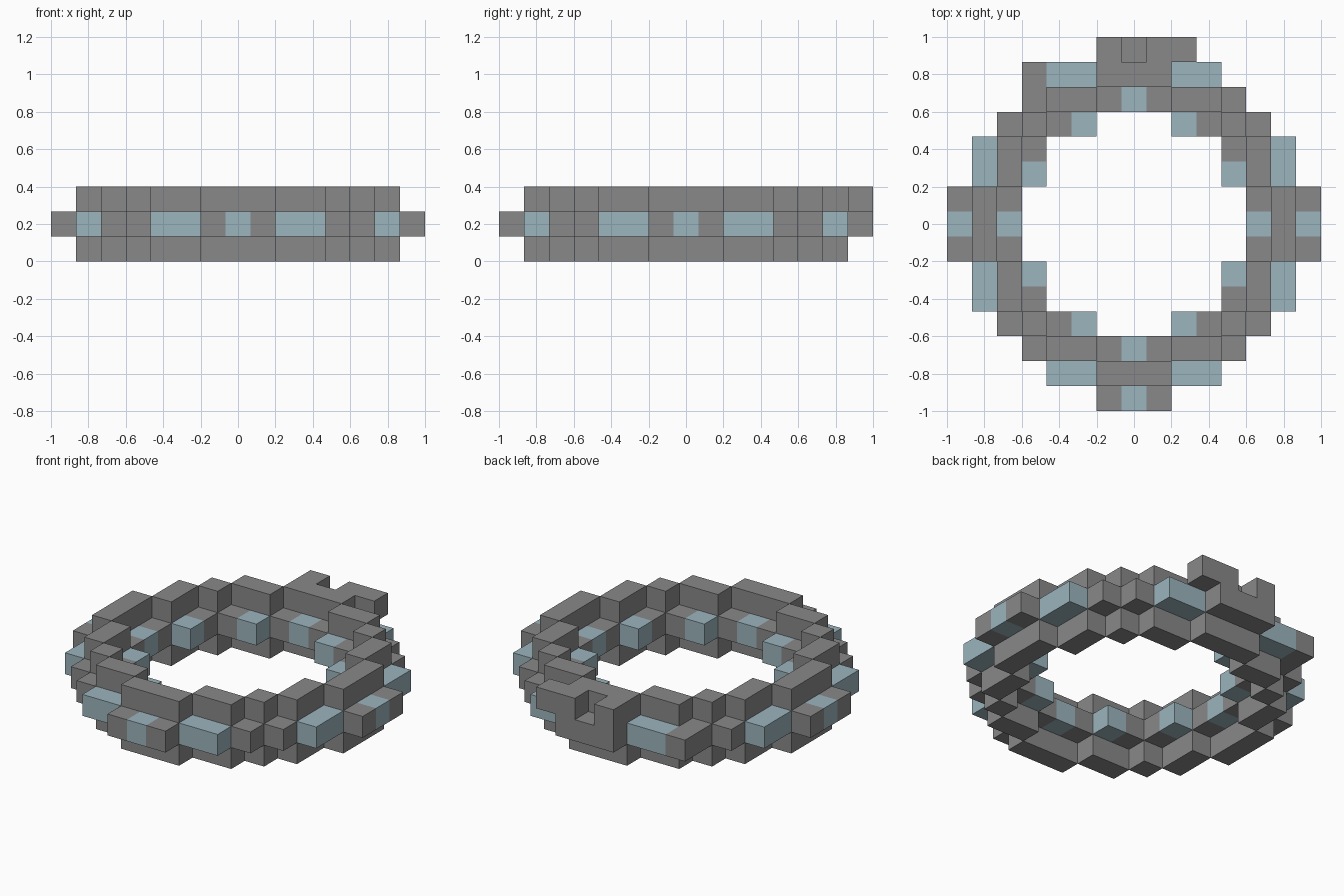
import bpy, bmesh, math
from mathutils import Vector

cube = bpy.data.objects.get("Cube")
if cube:
    bpy.data.objects.remove(cube)

CELL = 2 / 15          # the model is built on a 15 x 15 x 3 block grid
BOTTOM, MIDDLE, TOP = range(3)


def material(name, colour):
    m = bpy.data.materials.new(name)
    m.use_nodes = True
    m.diffuse_color = (*colour, 1)
    bsdf = m.node_tree.nodes["Principled BSDF"]
    bsdf.inputs["Base Color"].default_value = (*colour, 1)
    bsdf.inputs["Roughness"].default_value = 0.8
    return m


stone = material("stone_grey", (0.25, 0.25, 0.25))
glass = material("pale_blue", (0.33, 0.46, 0.51))


def mirrored(octant, layers):
    """Repeat grid columns across both axes and both diagonals."""
    return {(sx * p, sy * q, z)
            for a, b in octant for p, q in ((a, b), (b, a))
            for sx in (-1, 1) for sy in (-1, 1) for z in layers}


# Ring wall, full height, with bands of blocks outside and inside it
wall = mirrored([(6, 0), (6, 1), (5, 2), (5, 3), (4, 4)], (BOTTOM, MIDDLE, TOP))
outer_band = mirrored([(7, 1), (5, 4)], [MIDDLE])
outer_windows = mirrored([(7, 0), (6, 2), (6, 3)], [MIDDLE])
inner_band = mirrored([(5, 1), (4, 3)], [MIDDLE])
inner_windows = mirrored([(5, 0), (4, 2)], [MIDDLE])

# Notched block at the back, replacing the window there
rear = {(x, 7, MIDDLE) for x in (-1, 0, 1)} | {(x, 7, TOP) for x in (-1, 1, 2)}
outer_windows -= rear
outer_band -= rear
outer_band.add((-4, 6, MIDDLE))

parts = {
    "ring_wall": (wall, stone),
    "outer_band": (outer_band, stone),
    "outer_windows": (outer_windows, glass),
    "inner_band": (inner_band, stone),
    "inner_windows": (inner_windows, glass),
    "rear_notched_block": (rear, stone),
}
filled = set().union(*(cells for cells, _ in parts.values()))


def build(name, cells, mat):
    """Make the exposed block sides of one part and merge flat areas."""
    bm = bmesh.new()
    for cell in sorted(cells):
        centre = Vector((cell[0], cell[1], cell[2] + 0.5))
        for axis in range(3):
            for sign in (-1, 1):
                n = Vector((0, 0, 0))
                n[axis] = sign
                if tuple(int(c + d) for c, d in zip(cell, n)) in filled:
                    continue
                u = Vector((0, 0, 0))
                u[(axis + 1) % 3] = 1
                v = n.cross(u)
                corners = ((-1, -1), (1, -1), (1, 1), (-1, 1))
                bm.faces.new([bm.verts.new((centre + (n + a * u + b * v) / 2) * CELL)
                              for a, b in corners])
    bmesh.ops.remove_doubles(bm, verts=bm.verts[:], dist=CELL / 100)
    bmesh.ops.dissolve_limit(bm, angle_limit=math.radians(1),
                             verts=bm.verts[:], edges=bm.edges[:])
    mesh = bpy.data.meshes.new(name)
    bm.to_mesh(mesh)
    bm.free()
    mesh.materials.append(mat)
    bpy.context.collection.objects.link(bpy.data.objects.new(name, mesh))


for part, (cells, mat) in parts.items():
    build(part, cells, mat)
